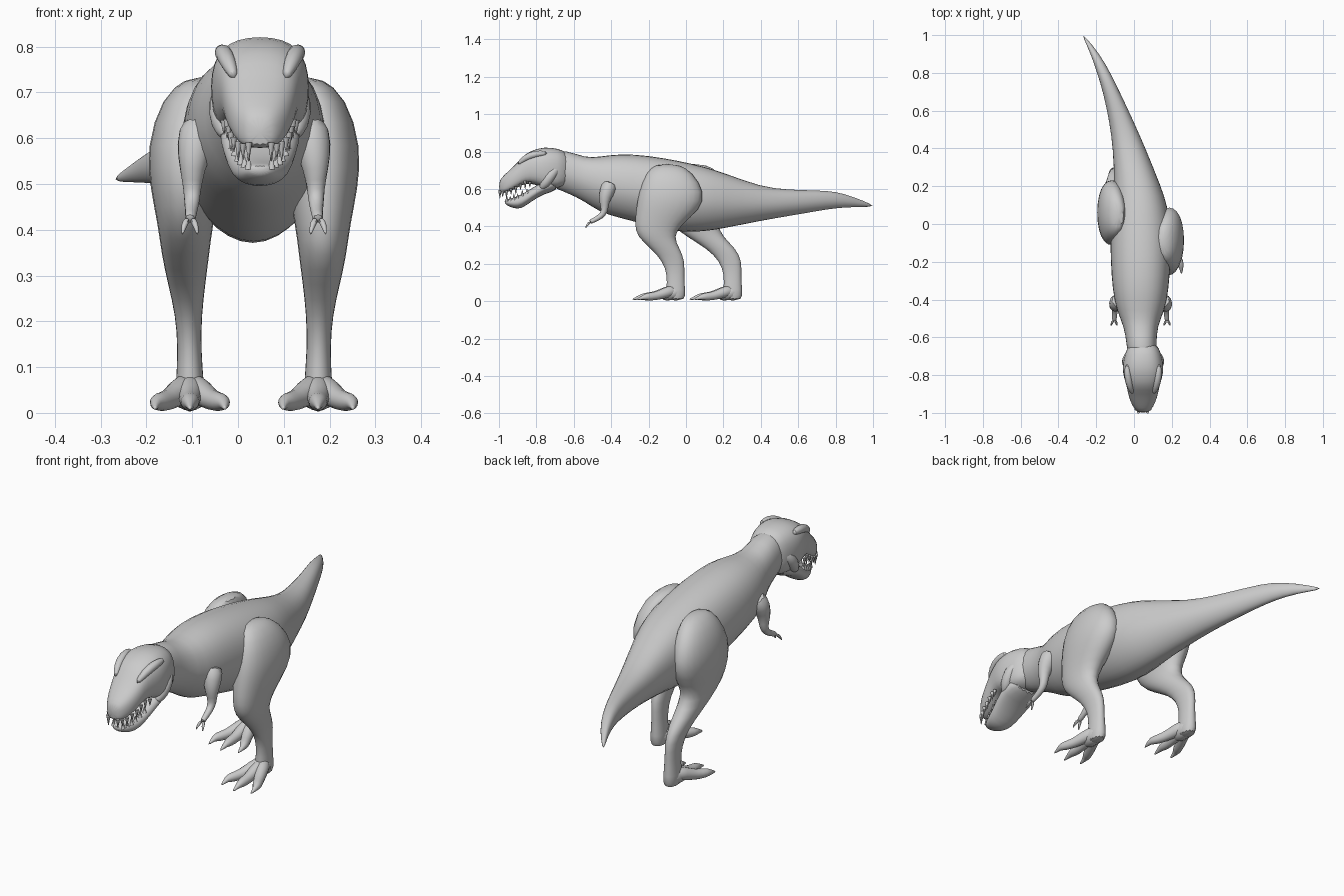
import bpy, bmesh, math
from mathutils import Vector, Matrix

if "Cube" in bpy.data.objects:
    bpy.data.objects.remove(bpy.data.objects["Cube"])

CX = 0.035  # mid plane of the body


def finish(name, bm, subdiv=1, angle=60):
    bmesh.ops.recalc_face_normals(bm, faces=bm.faces)
    for v in bm.verts:
        v.co.z = max(v.co.z, 0)
    me = bpy.data.meshes.new(name)
    bm.to_mesh(me)
    bm.free()
    ob = bpy.data.objects.new(name, me)
    bpy.context.collection.objects.link(ob)
    if subdiv:
        ob.modifiers.new("smooth", "SUBSURF").levels = subdiv
        ob.modifiers["smooth"].render_levels = subdiv
    bpy.ops.object.select_all(action='DESELECT')
    ob.select_set(True)
    bpy.context.view_layer.objects.active = ob
    bpy.ops.object.shade_smooth_by_angle(angle=math.radians(angle))
    return ob


def loft(name, rings, subdiv=1):
    """Skin a list of closed rings and cap both ends."""
    bm = bmesh.new()
    vs = [[bm.verts.new(p) for p in r] for r in rings]
    n = len(vs[0])
    for a, b in zip(vs, vs[1:]):
        for i in range(n):
            j = (i + 1) % n
            bm.faces.new((a[i], a[j], b[j], b[i]))
    bm.faces.new(vs[0])
    bm.faces.new(vs[-1])
    return finish(name, bm, subdiv)


def power(v, e):
    return math.copysign(abs(v) ** (2 / e), v)


def upright(x, y, top, bot, w, et=2.3, eb=1.8, n=16):
    """Cross-section standing in the xz plane."""
    out = []
    for i in range(n):
        t = 2 * math.pi * i / n
        c, s = math.cos(t), math.sin(t)
        e = et if s >= 0 else eb
        out.append((x + w * power(c, e), y, (top + bot) / 2 + (top - bot) / 2 * power(s, e)))
    return out


def level(x, y, z, rx, ry, n=12):
    """Cross-section lying in the xy plane."""
    return [(x + rx * power(math.cos(2 * math.pi * i / n), 2.2),
             y + ry * power(math.sin(2 * math.pi * i / n), 2.2), z) for i in range(n)]


def tube(name, pts, n=8):
    """Limb through (x, y, z, radius) points."""
    rings = []
    for i, p in enumerate(pts):
        a, b = Vector(pts[max(i - 1, 0)][:3]), Vector(pts[min(i + 1, len(pts) - 1)][:3])
        q = (b - a).to_track_quat('Z', 'X')
        rings.append([Vector(p[:3]) + q @ Vector((p[3] * math.cos(2 * math.pi * k / n),
                      p[3] * math.sin(2 * math.pi * k / n), 0)) for k in range(n)])
    return loft(name, rings)


# Neck, trunk and tail: x, y, top, bottom, half width
body = [(.045, -.74, .80, .61, .075), (.04, -.64, .812, .58, .08), (.035, -.54, .768, .53, .09),
        (.035, -.46, .775, .47, .13), (.035, -.35, .793, .44, .152), (.035, -.2, .782, .40, .162),
        (.035, -.04, .755, .362, .165), (.03, .1, .722, .368, .15), (.02, .2, .69, .385, .125),
        (-.025, .4, .613, .428, .088), (-.065, .54, .597, .452, .066), (-.12, .7, .593, .48, .045),
        (-.16, .8, .588, .497, .036), (-.205, .9, .557, .503, .024), (-.27, 1.0, .514, .504, .005)]
loft("body_and_tail", [upright(*s) for s in body])

# Skull and lower jaw
HX = .048
skull = [(-.62, .795, .62, .07), (-.69, .82, .60, .1), (-.76, .826, .60, .112), (-.81, .812, .625, .104),
         (-.86, .79, .63, .088), (-.90, .742, .606, .08), (-.94, .705, .588, .068),
         (-.975, .672, .575, .05), (-1.0, .645, .58, .025)]
loft("skull", [upright(HX, y, t, b, w, 2.5, 3.2) for y, t, b, w in skull])
jaw = [(-.68, .67, .59, .085), (-.76, .645, .575, .092), (-.83, .60, .53, .08), (-.88, .57, .492, .066),
       (-.92, .553, .495, .052), (-.955, .545, .51, .034), (-.97, .54, .522, .018)]
loft("lower_jaw", [upright(HX, y, t, b, w, 3, 2) for y, t, b, w in jaw])


def sample(table, y):
    for a, b in zip(table, table[1:]):
        if b[0] <= y <= a[0]:
            f = (y - a[0]) / (b[0] - a[0])
            return [p + (q - p) * f for p, q in zip(a, b)]
    return table[-1]


# Teeth follow the jaw edges
bm = bmesh.new()
for table, col, flip, ys in ((skull, 2, 1, [-.835, -.86, -.885, -.91, -.935, -.96, -.98, -.995]),
                             (jaw, 1, -1, [-.85, -.875, -.9, -.92, -.94, -.958])):
    for k, y in enumerate(ys):
        s = sample(table, y)
        size = .042 if k % 2 else .032
        if flip < 0:
            size *= .8
        for side in (-1, 1):
            pos = Vector((HX + side * s[3] * .82, y, s[col] - flip * (size / 2 - .012)))
            m = Matrix.Translation(pos) @ Matrix.Rotation(math.pi if flip > 0 else 0, 4, 'X')
            bmesh.ops.create_cone(bm, cap_ends=True, segments=6, radius1=.009, radius2=.001,
                                  depth=size, matrix=m)
finish("teeth", bm, 0)

# Brow ridges and nostril bumps
for side in (-1, 1):
    tube("brow_ridge", [(HX + side * .085, -.74, .79, .012), (HX + side * .082, -.80, .79, .022),
                        (HX + side * .07, -.86, .768, .02), (HX + side * .055, -.90, .73, .01)])
    tube("cheek", [(HX + side * .07, -.68, .72, .02), (HX + side * .085, -.72, .68, .035),
                   (HX + side * .082, -.75, .63, .03), (HX + side * .07, -.78, .60, .015)])

# Legs: z, x offset, y, half width, half depth, rear shift of the trailing leg
leg = [(.735, .115, -.10, .03, .06, .14), (.69, .14, -.09, .065, .13, .15), (.58, .155, -.075, .083, .185, .14),
       (.49, .15, -.095, .08, .178, .15), (.41, .15, -.15, .062, .13, .19), (.345, .15, -.165, .054, .1, .265),
       (.28, .147, -.11, .042, .08, .30), (.215, .143, -.066, .03, .062, .305), (.14, .141, -.055, .026, .046, .305),
       (.06, .14, -.055, .032, .052, .305), (0, .14, -.055, .036, .055, .305)]
for side, name in ((1, "right"), (-1, "left")):
    back = 0 if side > 0 else 1
    loft(name + "_leg", [level(CX + side * dx, y + back * sh, z, rx, ry)
                         for z, dx, y, rx, ry, sh in leg])
    fx, fy = CX + side * .14, back * .305
    # Three splayed toes with claws
    for dx, reach in ((-1, .9), (0, 1), (1, .9)):
        def toe(t, z, r):
            return (fx + dx * .076 * min(t * 1.25, 1), fy - .055 - .235 * t * reach, z, r)
        tube(name + "_toe", [toe(0, .06, .036), toe(.25, .046, .032), toe(.5, .026, .024),
                             toe(.72, .024, .023), toe(.8, .022, .014), toe(1, .008, .003)])
    tube(name + "_foot_pad", [(fx, fy - .03, .05, .04), (fx, fy - .09, .042, .045),
                              (fx, fy - .14, .028, .03)])

    # Shoulder, small arm and two fingers
    def arm(dx, y, z, r):
        return (CX + side * dx, y, z, r)
    tube(name + "_arm", [arm(.115, -.40, .64, .05), arm(.13, -.425, .58, .045), arm(.135, -.44, .53, .03),
                         arm(.135, -.432, .482, .021), arm(.136, -.455, .452, .017),
                         arm(.138, -.495, .432, .013), arm(.14, -.515, .422, .014)])
    for d in (-1, 1):
        tube(name + "_finger", [arm(.14 + d * .005, -.51, .424, .009), arm(.14 + d * .013, -.528, .41, .008),
                                arm(.14 + d * .017, -.538, .388, .002)], 6)
